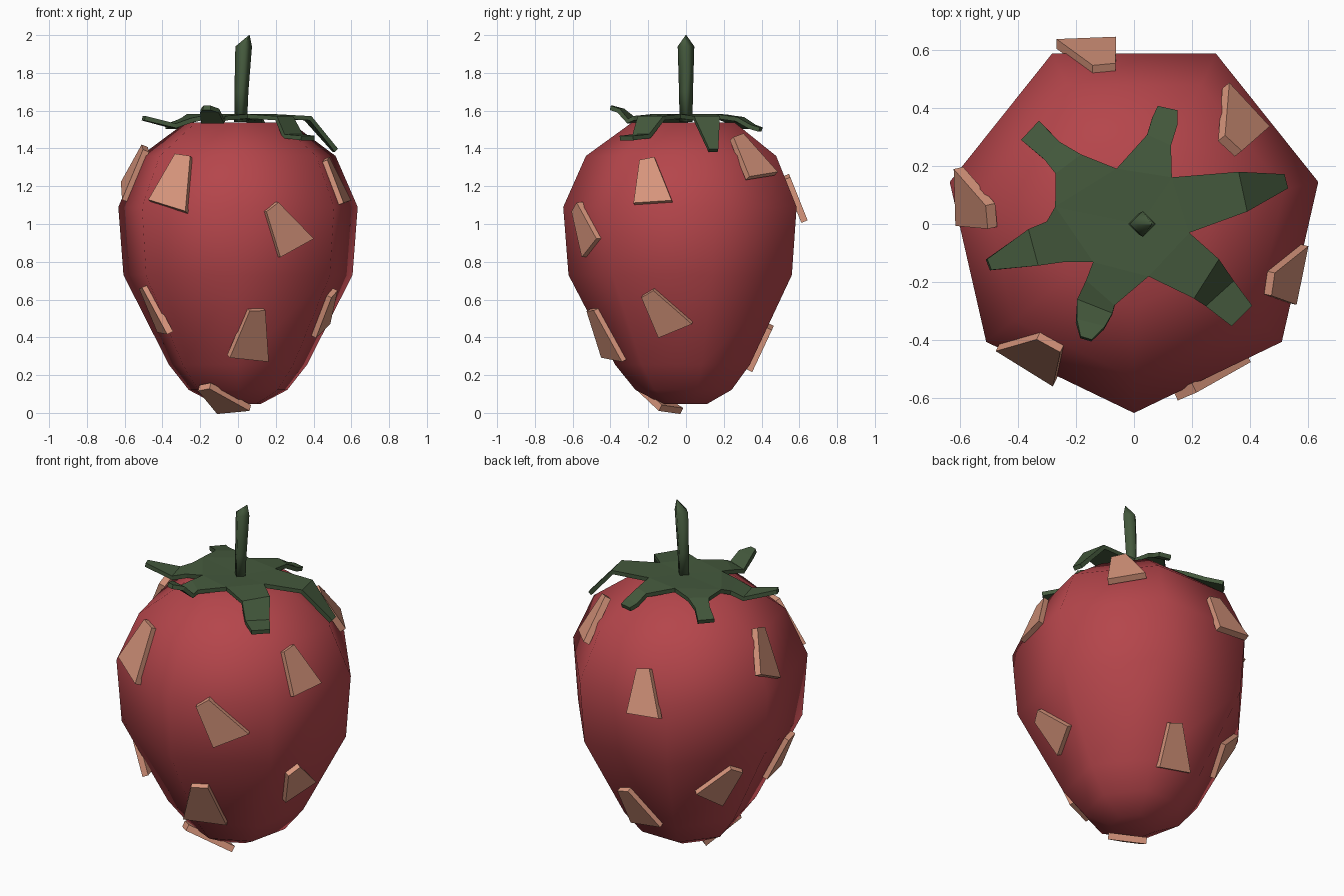
import bpy, bmesh, math
from mathutils import Vector, Matrix
from mathutils.bvhtree import BVHTree

if "Cube" in bpy.data.objects:
    bpy.data.objects.remove(bpy.data.objects["Cube"])


def material(name, rgb):
    m = bpy.data.materials.new(name)
    m.diffuse_color = (*rgb, 1)
    m.use_nodes = True
    m.node_tree.nodes["Principled BSDF"].inputs["Base Color"].default_value = m.diffuse_color
    return m


RED = material("berry red", (0.46, 0.060, 0.070))
GREEN = material("leaf green", (0.058, 0.100, 0.046))
SALMON = material("seed salmon", (0.68, 0.30, 0.20))


def make(name, verts, faces, mat, smooth=False):
    me = bpy.data.meshes.new(name)
    me.from_pydata([tuple(v) for v in verts], [], faces)
    bm = bmesh.new()
    bm.from_mesh(me)
    bmesh.ops.recalc_face_normals(bm, faces=bm.faces)
    bm.to_mesh(me)
    bm.free()
    me.materials.append(mat)
    for p in me.polygons:
        p.use_smooth = smooth
    ob = bpy.data.objects.new(name, me)
    bpy.context.collection.objects.link(ob)
    return ob


def loft(name, rings, sides, start, mat, smooth):
    """Closed tube through rings of (x, z, radius)."""
    verts, faces = [], []
    for x, z, r in rings:
        for k in range(sides):
            a = start + 2 * math.pi * k / sides
            verts.append((x + r * math.cos(a), r * math.sin(a), z))
    for i in range(len(rings) - 1):
        for k in range(sides):
            n = (k + 1) % sides
            faces.append((i * sides + k, i * sides + n,
                          (i + 1) * sides + n, (i + 1) * sides + k))
    top = (len(rings) - 1) * sides
    faces += [tuple(range(sides)), tuple(range(top, top + sides))]
    return make(name, verts, faces, mat, smooth)


# Berry: seven-sided smooth body
body = loft("berry_body",
            [(0, 0.048, 0.125), (0, 0.122, 0.268), (0, 0.255, 0.375),
             (0, 0.73, 0.622), (0, 1.09, 0.65), (0, 1.36, 0.53),
             (0, 1.538, 0.285)],
            7, -math.pi / 2, RED, True)

# Stem: four-sided, leaning a little to the right, pointed
stem = loft("stem",
            [(0.014, 1.54, 0.034), (0.018, 1.70, 0.037), (0.03, 1.94, 0.044),
             (0.06, 2.0, 0.002)],
            4, 0, GREEN, True)

# Leaf crown: hub polygon through the notches, one folded strip per leaf
notches = [(0.13, 0.16), (0.19, -0.03), (0.05, -0.18),
           (-0.14, -0.13), (-0.27, 0.06), (-0.06, 0.19)]
# Each station: x, y, z, width
leaves = [
    [(0.37, 0.11, 1.56, 0.14), (0.515, 0.145, 1.39, 0.05)],
    [(0.245, -0.185, 1.56, 0.16), (0.29, -0.235, 1.465, 0.13), (0.37, -0.315, 1.455, 0.10)],
    [(-0.115, -0.235, 1.56, 0.13), (-0.135, -0.285, 1.545, 0.13),
     (-0.15, -0.345, 1.60, 0.10), (-0.165, -0.395, 1.615, 0.04)],
    [(-0.27, -0.06, 1.55, 0.15), (-0.345, -0.08, 1.52, 0.13), (-0.50, -0.14, 1.56, 0.04)],
    [(-0.225, 0.205, 1.565, 0.11), (-0.28, 0.25, 1.545, 0.08), (-0.355, 0.32, 1.515, 0.09)],
    [(0.085, 0.285, 1.555, 0.09), (0.105, 0.35, 1.515, 0.09), (0.115, 0.395, 1.50, 0.07)],
]
verts = [Vector((x, y, 1.57)) for x, y in notches] + [Vector((0.02, 0, 1.565))]
faces = [(6, i, (i + 1) % 6) for i in range(6)]
for i, leaf in enumerate(leaves):
    left, right = i, (i + 1) % 6
    prev = (verts[left] + verts[right]) / 2
    for x, y, z, w in leaf:
        c = Vector((x, y, z))
        side = Vector((prev.y - c.y, c.x - prev.x, 0)).normalized() * w / 2
        n = len(verts)
        verts += [c + side, c - side]
        faces.append((left, n, n + 1, right))
        left, right, prev = n, n + 1, c
    # Shift so that leaf 0 spans notch 0-1, leaf 1 spans notch 1-2, and so on
crown = make("leaf_crown", verts, faces, GREEN)
mod = crown.modifiers.new("thickness", 'SOLIDIFY')
mod.thickness = 0.024
mod.offset = 0

# Seeds: tapered plates laid on the berry; azimuth, height, roll, scale
seeds = [
    (-127, 1.22, -8, 1.1), (-66, 0.98, 35, 1.0), (-81, 0.42, 2, 1.08),
    (-151, 0.55, 5, 1.0), (-15.5, 0.54, 31, 0.95), (-20.5, 1.22, 12, 0.95),
    (173, 1.28, -20, 1.0), (43, 1.35, 16, 0.95), (103, 1.13, 14, 0.95),
    (82, 0.35, 18, 0.95), (-123, 0.085, 17, 0.95), (148, 0.56, -30, 0.95),
]
bvh = BVHTree.FromPolygons([v.co.copy() for v in body.data.vertices],
                           [tuple(p.vertices) for p in body.data.polygons])
outline = [(-0.04, 0.135), (0.045, 0.135), (0.11, -0.145), (-0.105, -0.115)]
for i, (az, z, roll, s) in enumerate(seeds):
    a = math.radians(az)
    out = Vector((math.cos(a), math.sin(a), 0))
    hits = [bvh.ray_cast(out * 3 + Vector((0, 0, z + d)), -out) for d in (-0.02, 0, 0.02)]
    n = sum((h[1] if h[1].dot(out) > 0 else -h[1] for h in hits), Vector()).normalized()
    up = (Vector((0, 0, 1)) - n * n.z).normalized()
    up = Matrix.Rotation(math.radians(roll), 3, n) @ up
    right = up.cross(n)
    c = hits[1][0]
    pts = [c + right * x * s + up * y * s + n * h
           for h in (-0.008, 0.028) for x, y in outline]
    make(f"seed_{i + 1}", pts,
         [(0, 1, 2, 3), (4, 5, 6, 7)] + [(k, (k + 1) % 4, (k + 1) % 4 + 4, k + 4) for k in range(4)],
         SALMON)
